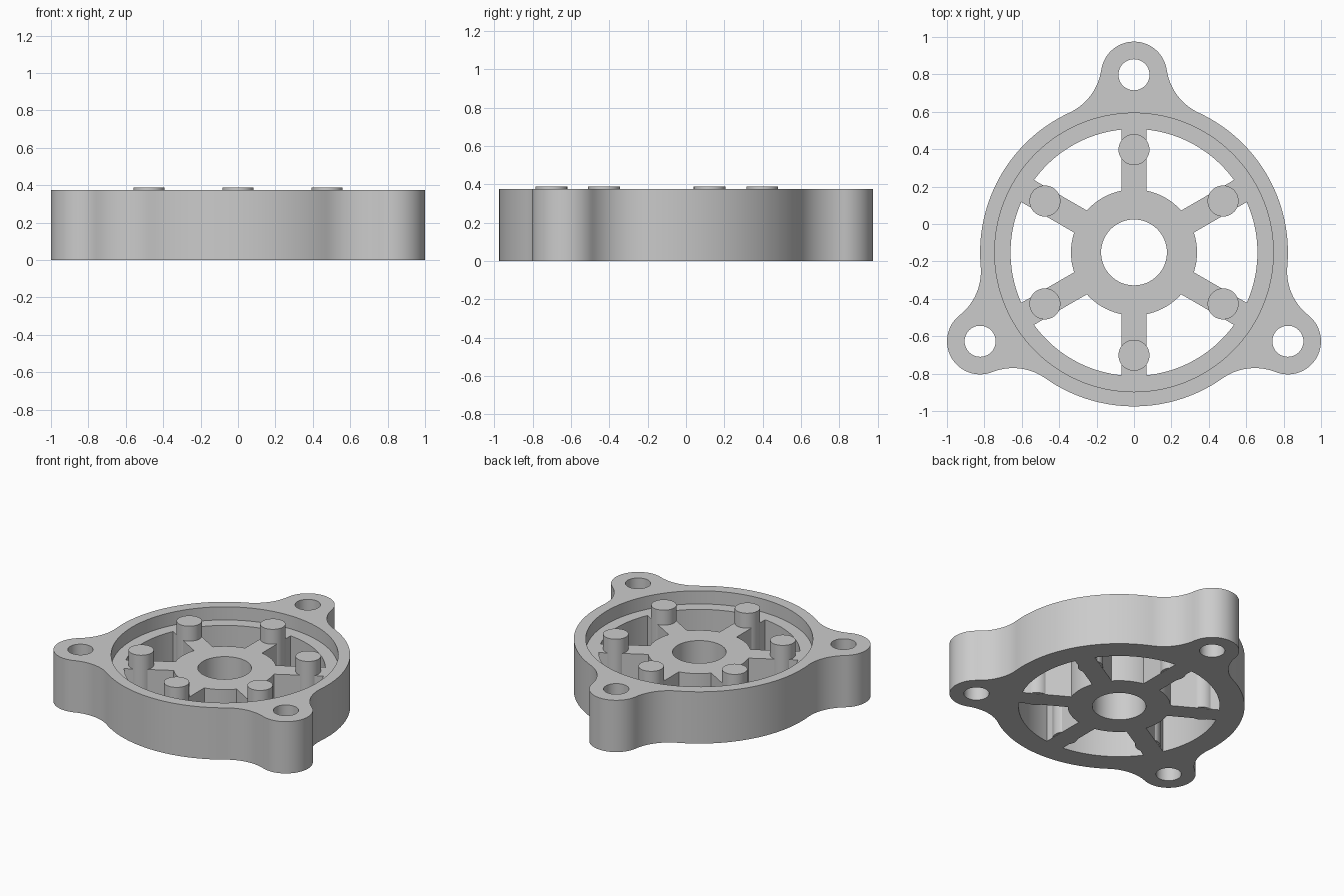
import bpy, bmesh
from math import sin, cos, asin, acos, atan2, pi, radians, hypot

if "Cube" in bpy.data.objects:
    bpy.data.objects.remove(bpy.data.objects["Cube"], do_unlink=True)

CY = -0.152                                   # hub axis position in y
HEIGHT, DECK, PIN_TOP = 0.375, 0.28, 0.388
RIM, BORE, INNER = 0.823, 0.745, 0.66
HUB, SHAFT, SPOKE = 0.337, 0.176, 0.068
LUG_DIST, LUG, FILLET, HOLE = 0.95, 0.177, 0.30, 0.083
PIN_DIST = 0.55

grey = bpy.data.materials.new("plain grey")
grey.use_nodes = True
color = (0.6, 0.6, 0.6, 1)
grey.diffuse_color = color
grey.node_tree.nodes["Principled BSDF"].inputs["Base Color"].default_value = color


def polar(r, a, center=(0, 0)):
    return center[0] + r * cos(a), center[1] + r * sin(a)


def arc(center, r, a0, a1, steps):
    return [polar(r, a0 + (a1 - a0) * i / steps, center) for i in range(steps + 1)]


def prism(name, points, z0, z1):
    """Extrude a closed outline from z0 to z1."""
    bm = bmesh.new()
    face = bm.faces.new([bm.verts.new((x, y + CY, z0)) for x, y in points])
    top = bmesh.ops.extrude_face_region(bm, geom=[face])["geom"]
    bmesh.ops.translate(bm, vec=(0, 0, z1 - z0),
                        verts=[g for g in top if isinstance(g, bmesh.types.BMVert)])
    bmesh.ops.recalc_face_normals(bm, faces=bm.faces)
    mesh = bpy.data.meshes.new(name)
    bm.to_mesh(mesh)
    bm.free()
    mesh.materials.append(grey)
    obj = bpy.data.objects.new(name, mesh)
    bpy.context.collection.objects.link(obj)
    return obj


def cylinder(name, center, r, z0, z1, sides=48):
    return prism(name, arc(center, r, 0, 2 * pi, sides)[:-1], z0, z1)


# Rim outline: three lugs blended into the rim by concave fillets
reach = RIM + FILLET
spread = acos((reach**2 + LUG_DIST**2 - (LUG + FILLET)**2) / (2 * reach * LUG_DIST))
outline = []
for k in range(3):
    axis = radians(90 + 120 * k)
    lug = polar(LUG_DIST, axis)
    before, after = polar(reach, axis - spread), polar(reach, axis + spread)
    f = polar(reach, spread)                  # fillet centre with the lug on the x axis
    turn = atan2(f[1], f[0] - LUG_DIST)       # direction from lug to fillet centre
    outline += arc(before, FILLET, axis - spread + pi, axis - turn + pi, 14)
    outline += arc(lug, LUG, axis - turn, axis + turn, 32)[1:]
    outline += arc(after, FILLET, axis + turn + pi, axis + spread + pi, 14)[1:]
    outline += arc((0, 0), RIM, axis + spread, axis + radians(120) - spread, 40)[1:-1]
body = prism("wheel_body", outline, 0, HEIGHT)

# Cutters: recess, shaft bore, lug holes and the windows between spokes
cutters = [cylinder("recess_cutter", (0, 0), BORE, DECK, 1, 120),
           cylinder("shaft_cutter", (0, 0), SHAFT, -1, 1, 64)]
for k in range(3):
    cutters.append(cylinder("lug_hole_cutter", polar(LUG_DIST, radians(90 + 120 * k)),
                            HOLE, -1, 1))
for k in range(6):
    a0, a1 = radians(30 + 60 * k), radians(90 + 60 * k)
    wide, tight = asin(SPOKE / INNER), asin(SPOKE / HUB)
    window = arc((0, 0), INNER, a0 + wide, a1 - wide, 20)
    window += arc((0, 0), HUB, a1 - tight, a0 + tight, 12)
    cutters.append(prism("window_cutter", window, -1, 1))

bpy.context.view_layer.objects.active = body
for cutter in cutters:
    cutter.hide_render = True
    mod = body.modifiers.new("cut", "BOOLEAN")
    mod.operation, mod.solver, mod.object = "DIFFERENCE", "EXACT", cutter
    bpy.ops.object.modifier_apply(modifier=mod.name)
    bpy.data.objects.remove(cutter, do_unlink=True)

# Round pins standing through the spokes
parts = [body]
for k in range(6):
    parts.append(cylinder(f"pin_{k + 1}", polar(PIN_DIST, radians(30 + 60 * k)),
                          HOLE, 0.002, PIN_TOP))

bpy.ops.object.select_all(action="DESELECT")
for part in parts:
    part.select_set(True)
bpy.ops.object.shade_smooth_by_angle(angle=radians(30))
